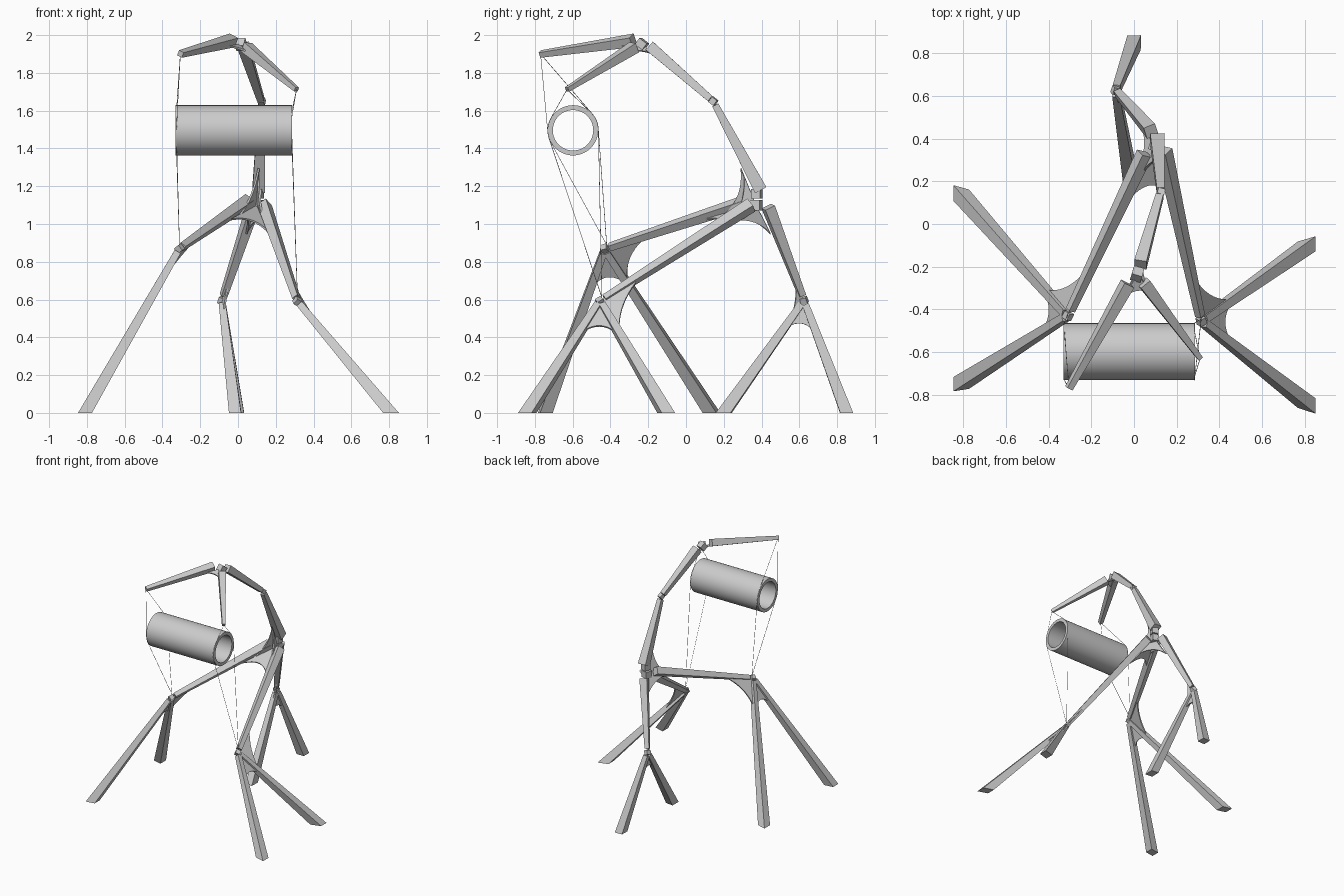
import bpy, bmesh, math
from mathutils import Vector as V

if "Cube" in bpy.data.objects:
    bpy.data.objects.remove(bpy.data.objects["Cube"])


def finish(name, bm):
    bmesh.ops.recalc_face_normals(bm, faces=bm.faces)
    me = bpy.data.meshes.new(name)
    bm.to_mesh(me)
    bm.free()
    ob = bpy.data.objects.new(name, me)
    bpy.context.collection.objects.link(ob)
    return ob


def beam(name, a, b, w0, w1, normal, foot=False):
    """Tapered square beam; a foot end is cut level with the ground."""
    a, b = V(a), V(b)
    d = (b - a).normalized()
    u = V(normal).cross(d).normalized()
    v = d.cross(u)
    bm = bmesh.new()
    rings = []
    for p, w in ((a, w0), (b, w1)):
        ring = []
        for i, j in ((-1, -1), (1, -1), (1, 1), (-1, 1)):
            c = p + (u * i + v * j) * w / 2
            if foot and p is b:
                c -= d * (c.z / d.z)
            ring.append(bm.verts.new(c))
        rings.append(ring)
    r, s = rings
    bm.faces.new(r)
    bm.faces.new(s)
    for i in range(4):
        k = (i + 1) % 4
        bm.faces.new((r[i], r[k], s[k], s[i]))
    return finish(name, bm)


def web(name, apex, a, b, ra, rb, pull=0.55, thick=0.01):
    """Thin gusset plate with a concave free edge between two beams."""
    apex, a, b = V(apex), V(a), V(b)
    p = apex + (a - apex).normalized() * ra
    q = apex + (b - apex).normalized() * rb
    c = ((p + q) / 2).lerp(apex, pull)
    n = (p - apex).cross(q - apex).normalized() * thick / 2
    pts = [apex]
    for i in range(13):
        t = i / 12
        pts.append(p * (1 - t) ** 2 + c * 2 * t * (1 - t) + q * t * t)
    bm = bmesh.new()
    top = [bm.verts.new(x + n) for x in pts]
    bot = [bm.verts.new(x - n) for x in pts]
    for i in range(1, len(pts) - 1):
        bm.faces.new((top[0], top[i], top[i + 1]))
        bm.faces.new((bot[0], bot[i + 1], bot[i]))
    for i in range(len(pts)):
        k = (i + 1) % len(pts)
        bm.faces.new((top[i], top[k], bot[k], bot[i]))
    return finish(name, bm)


def lug(name, p, axis, size=0.035):
    d = V(axis).normalized() * size / 2
    return beam(name, V(p) - d, V(p) + d, size, size, (0.3, 1, 0.2))


hub = V((0.10, 0.37, 1.10))
knees = {
    "left": V((-0.31, -0.43, 0.87)),
    "right": V((0.315, -0.455, 0.59)),
    "back": V((-0.085, 0.625, 0.595)),
}
thigh_top = {
    "left": V((0.05, 0.33, 1.12)),
    "right": V((0.14, 0.345, 1.10)),
    "back": V((0.08, 0.435, 1.09)),
}
# first foot shares a plate with the thigh
feet = {
    "left": (V((-0.81, 0.135, 0)), V((-0.81, -0.745, 0))),
    "right": (V((0.81, -0.105, 0)), V((0.81, -0.84, 0))),
    "back": (V((-0.015, 0.20, 0)), V((0.0, 0.85, 0))),
}

# Thighs, lower legs and knee plates
for side, k in knees.items():
    t = thigh_top[side]
    f0, f1 = feet[side]
    n = (f0 - k).cross(f1 - k).normalized()
    tn = (t - k).cross(f0 - k).normalized()
    beam(side + "_thigh", t, k + (t - k).normalized() * 0.03, 0.058, 0.034, tn)
    for label, f in (("inner", f0), ("outer", f1)):
        s = k + (f - k).normalized() * 0.025
        beam(f"{side}_{label}_leg", s, f, 0.036, 0.064, n, True)
    r = 0.2 if side == "back" else 0.27
    web(side + "_leg_plate", k, f0, f1, r, r, 0.6)
    rt = 0.14 if side == "back" else 0.28
    web(side + "_knee_plate", k, t, f0, rt, rt * 0.9, 0.5)
    lug(side + "_knee_joint", k, t - k)

# Hub
elbow = V((0.125, 0.145, 1.65))
neck = V((0.015, -0.235, 1.95))
spine_base = V((0.11, 0.38, 1.20))
lug("hub_joint", hub, (0, 0, 1), 0.055)
L, R, B = (knees[s] for s in ("left", "right", "back"))
web("hub_front_plate", hub, L, R, 0.31, 0.28, 0.5)
web("hub_left_plate", hub, L, B, 0.18, 0.18, 0.5)
web("hub_right_plate", hub, R, B, 0.17, 0.17, 0.5)
web("spine_left_plate", hub, elbow, L, 0.21, 0.20, 0.5)
web("spine_right_plate", hub, elbow, R, 0.17, 0.16, 0.5)

# Spine and arms
beam("lower_spine", (0.11, 0.395, 1.18), elbow + V((0, 0.01, -0.02)), 0.068, 0.036, (1, 0, 0))
beam("upper_spine", elbow + V((-0.005, -0.015, 0.012)), (0.03, -0.19, 1.94),
     0.036, 0.058, (1, 0, 0))
lug("spine_base_joint", (0.107, 0.375, 1.16), (0, 0, 1), 0.05)
lug("elbow_joint", elbow, neck - elbow, 0.034)
lug("neck_joint", neck, elbow - neck, 0.05)
tips = {"left": V((-0.305, -0.77, 1.90)), "right": V((0.31, -0.63, 1.712))}
arm_n = (tips["left"] - neck).cross(tips["right"] - neck)
beam("left_arm", (-0.03, -0.28, 1.972), tips["left"], 0.055, 0.03, arm_n)
beam("right_arm", (0.045, -0.275, 1.935), tips["right"], 0.055, 0.024, arm_n)
web("arm_plate", neck, tips["left"], tips["right"], 0.13, 0.13, 0.5)
web("neck_left_plate", neck, tips["left"], elbow, 0.09, 0.09, 0.5)
web("neck_right_plate", neck, tips["right"], elbow, 0.09, 0.09, 0.5)

# Hanging tube
cx0, cx1, cy, cz, ro, ri = -0.33, 0.287, -0.598, 1.496, 0.133, 0.107
N = 64
bm = bmesh.new()
loops = []
for x, r in ((cx0, ro), (cx1, ro), (cx1, ri), (cx0, ri)):
    loops.append([bm.verts.new((x, cy + r * math.cos(2 * math.pi * i / N),
                                cz + r * math.sin(2 * math.pi * i / N))) for i in range(N)])
for j in range(4):
    a, b = loops[j], loops[(j + 1) % 4]
    for i in range(N):
        k = (i + 1) % N
        bm.faces.new((a[i], a[k], b[k], b[i]))
tube = finish("hanging_tube", bm)
bpy.context.view_layer.objects.active = tube
tube.select_set(True)
bpy.ops.object.shade_smooth_by_angle(angle=math.radians(35))

# Suspension strings: arm tip, around the tube end, down to the knee
for side, x in (("left", cx0 + 0.003), ("right", cx1 - 0.003)):
    tip, low = tips[side], knees[side] + V((0, 0.01, 0.02))
    rr = ro + 0.001

    def polar(p):
        y, z = p.y - cy, p.z - cz
        return math.atan2(z, y), math.acos(rr / math.hypot(y, z))
    (pa, pd), (qa, qd) = polar(tip), polar(low)
    for label, a0, a1 in (("front", pa + pd, qa - qd + 2 * math.pi), ("rear", pa - pd, qa + qd)):
        pts = [tip]
        for i in range(7):
            a = a0 + (a1 - a0) * i / 6
            pts.append(V((x, cy + rr * math.cos(a), cz + rr * math.sin(a))))
        pts.append(low)
        cu = bpy.data.curves.new(f"{side}_{label}_string", "CURVE")
        cu.dimensions = "3D"
        cu.bevel_depth = 0.0015
        cu.bevel_resolution = 0
        sp = cu.splines.new("POLY")
        sp.points.add(len(pts) - 1)
        for q, p in zip(sp.points, pts):
            q.co = (*p, 1)
        bpy.context.collection.objects.link(bpy.data.objects.new(cu.name, cu))
